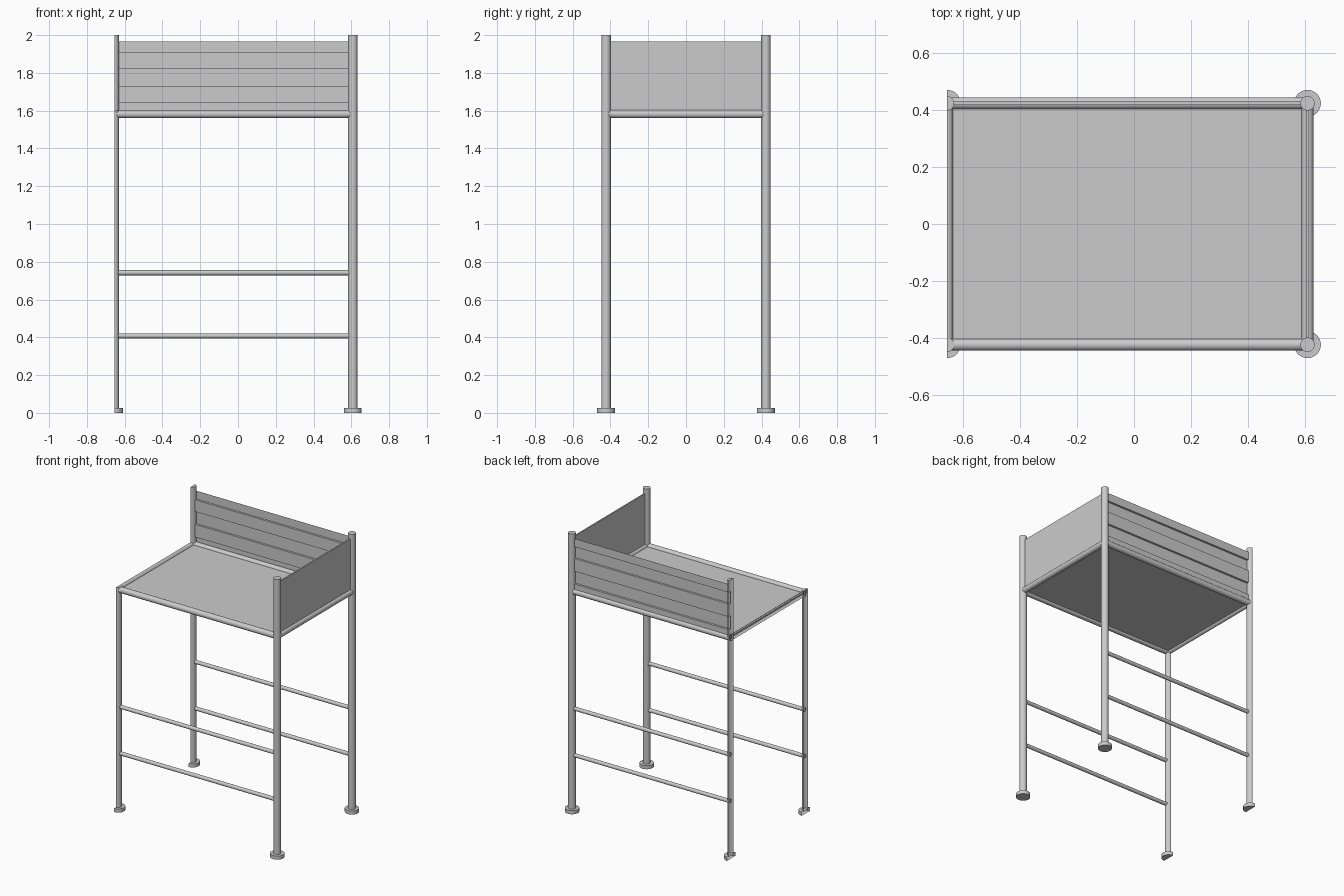
import bpy, bmesh
from mathutils import Vector

if "Cube" in bpy.data.objects:
    bpy.data.objects.remove(bpy.data.objects["Cube"])

XL, XR, Y = -0.655, 0.608, 0.423      # left cut plane, right posts, post rows
POST_R, FOOT_R, RAIL_R, RUNG_R = 0.025, 0.047, 0.021, 0.0135
DECK_Z = 1.582


def finish(name, bm, smooth=False):
    mesh = bpy.data.meshes.new(name)
    bm.to_mesh(mesh)
    bm.free()
    obj = bpy.data.objects.new(name, mesh)
    bpy.context.collection.objects.link(obj)
    if smooth:
        bpy.ops.object.select_all(action='DESELECT')
        obj.select_set(True)
        bpy.context.view_layer.objects.active = obj
        bpy.ops.object.shade_smooth_by_angle()
    return obj


def tube(name, a, b, r):
    """Round bar from a to b, sliced open at the left cut plane."""
    a, b = Vector(a), Vector(b)
    bm = bmesh.new()
    bmesh.ops.create_cone(bm, cap_ends=True, segments=32, radius1=r, radius2=r,
                          depth=(b - a).length)
    rot = (b - a).to_track_quat('Z', 'Y').to_matrix().to_4x4()
    bm.transform(rot)
    bmesh.ops.translate(bm, verts=bm.verts, vec=(a + b) / 2)
    bmesh.ops.bisect_plane(bm, geom=bm.verts[:] + bm.edges[:] + bm.faces[:],
                           plane_co=(XL, 0, 0), plane_no=(-1, 0, 0), clear_outer=True)
    return finish(name, bm, True)


def box(name, lo, hi):
    lo, hi = Vector(lo), Vector(hi)
    bm = bmesh.new()
    bmesh.ops.create_cube(bm, size=1)
    bmesh.ops.scale(bm, verts=bm.verts, vec=hi - lo)
    bmesh.ops.translate(bm, verts=bm.verts, vec=(lo + hi) / 2)
    return finish(name, bm)


# Posts with disc feet; the front left post stops at the deck
for side, x in (("left", XL), ("right", XR)):
    for row, y in (("front", -Y), ("back", Y)):
        top = 1.603 if (side, row) == ("left", "front") else 2.0
        tube(f"{row}_{side}_post", (x, y, 0.02), (x, y, top), POST_R)
        tube(f"{row}_{side}_foot", (x, y, 0), (x, y, 0.026), FOOT_R)

# Long deck rails and lower rungs, front and back
for row, y in (("front", -Y), ("back", Y)):
    tube(f"{row}_deck_rail", (XL + 0.008, y, DECK_Z), (XR, y, DECK_Z), RAIL_R)
    for level, z in (("lower", 0.408), ("upper", 0.742)):
        tube(f"{row}_{level}_rung", (XL + 0.008, y, z), (XR, y, z), RUNG_R)

# Short deck rails
for side, x in (("left", XL), ("right", XR)):
    tube(f"{side}_deck_rail", (x, -Y, DECK_Z), (x, Y, DECK_Z), RAIL_R)

# Deck sheet and right side panel
box("deck", (XL + 0.01, -Y + 0.01, DECK_Z - 0.005), (XR - 0.01, Y - 0.01, DECK_Z + 0.005))
box("side_panel", (XR - 0.005, -Y + 0.01, DECK_Z), (XR + 0.005, Y - 0.01, 1.966))

# Back panel: square-stepped corrugated sheet
near, far = Y - 0.0065, Y + 0.0085
profile = [(far, 1.966), (far, 1.907), (near, 1.907), (near, 1.823), (far, 1.823),
           (far, 1.731), (near, 1.731), (near, 1.64), (far, 1.64), (far, DECK_Z)]
bm = bmesh.new()
rows = [(bm.verts.new((XL + 0.012, y, z)), bm.verts.new((XR - 0.012, y, z))) for y, z in profile]
for (a, b), (c, d) in zip(rows, rows[1:]):
    bm.faces.new((c, d, b, a))
finish("back_panel", bm)
